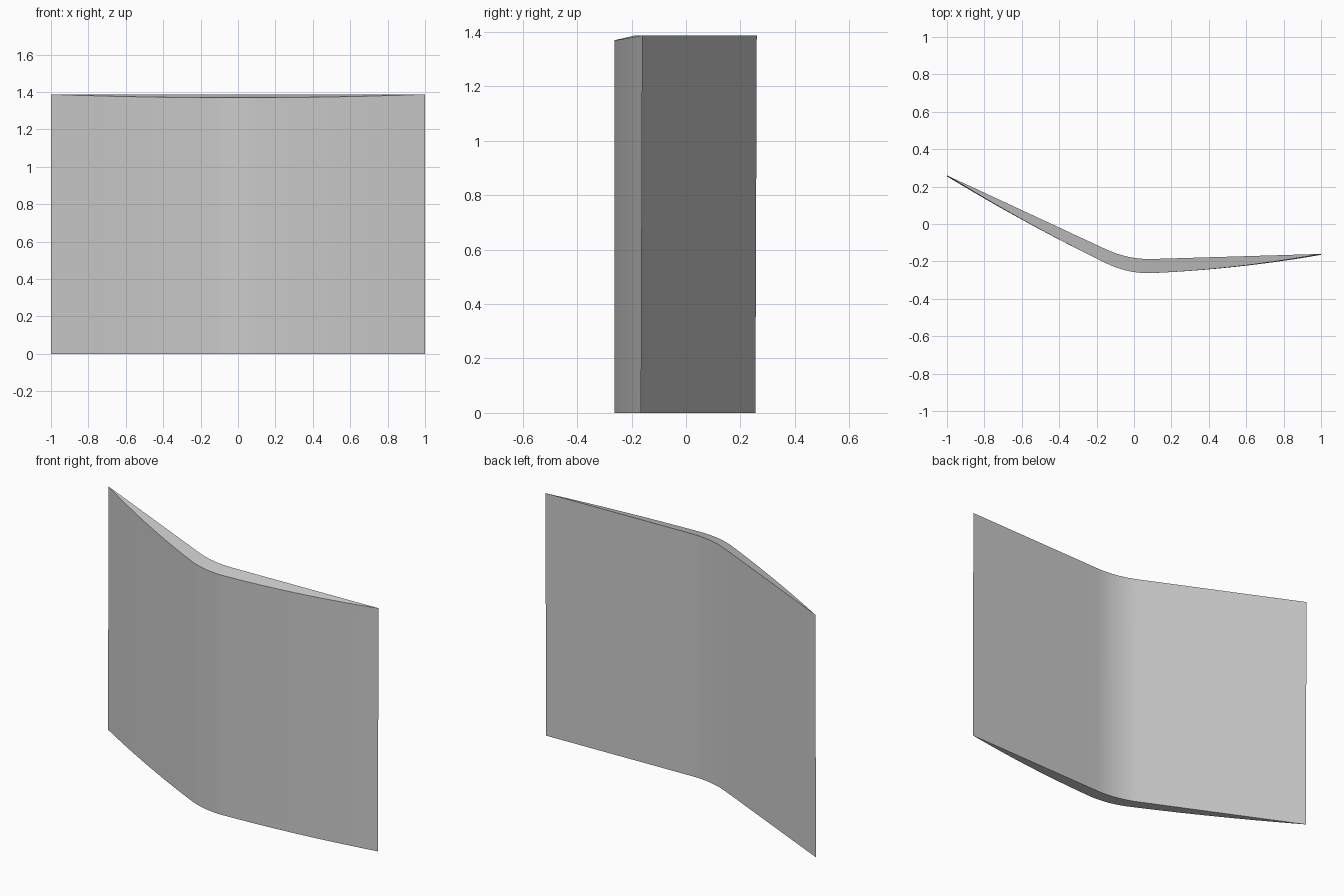
import bpy, bmesh

if "Cube" in bpy.data.objects:
    bpy.data.objects.remove(bpy.data.objects["Cube"])

HEIGHT, DROP, BULGE, LEAN = 1.387, 0.018, 0.076, 0.005


def back_profile():
    """Two straight wings joined by a rounded bend (quadratic curve)."""
    a, corner, b = (-0.15, -0.135), (-0.03, -0.191), (0.10, -0.187)
    pts = []
    for i in range(14):
        t = i / 14
        pts.append((-1 + t * (a[0] + 1), 0.26 + t * (a[1] - 0.26)))
    for i in range(13):
        t = i / 12
        pts.append(tuple((1 - t) ** 2 * a[k] + 2 * t * (1 - t) * corner[k] + t * t * b[k]
                         for k in range(2)))
    for i in range(1, 15):
        t = i / 14
        pts.append((b[0] + t * (1 - b[0]), b[1] + t * (-0.16 - b[1])))
    return pts


# Bent panel: straight-winged back, bulging front, pointed side edges
bm = bmesh.new()
columns = []
pts = back_profile()
for i, (x, y) in enumerate(pts):
    bulge = 1 - x * x
    bt = bm.verts.new((x, y, HEIGHT))
    bb = bm.verts.new((x, y - LEAN, 0))
    if i in (0, len(pts) - 1):
        ft, fb = bt, bb
    else:
        ft = bm.verts.new((x, y - BULGE * bulge, HEIGHT - DROP * bulge))
        fb = bm.verts.new((x, y - BULGE * bulge - LEAN * (1 - bulge), 0))
    columns.append((bt, bb, fb, ft))

# Back, bottom, front and top strips
for p, q in zip(columns, columns[1:]):
    for k in range(4):
        ring = (p[k], q[k], q[(k + 1) % 4], p[(k + 1) % 4])
        unique = list(dict.fromkeys(ring))
        if len(unique) > 2:
            bm.faces.new(unique)
bmesh.ops.recalc_face_normals(bm, faces=bm.faces)

mesh = bpy.data.meshes.new("bent_panel")
bm.to_mesh(mesh)
bm.free()
panel = bpy.data.objects.new("bent_panel", mesh)
bpy.context.collection.objects.link(panel)
bpy.context.view_layer.objects.active = panel
panel.select_set(True)
bpy.ops.object.shade_smooth_by_angle()
